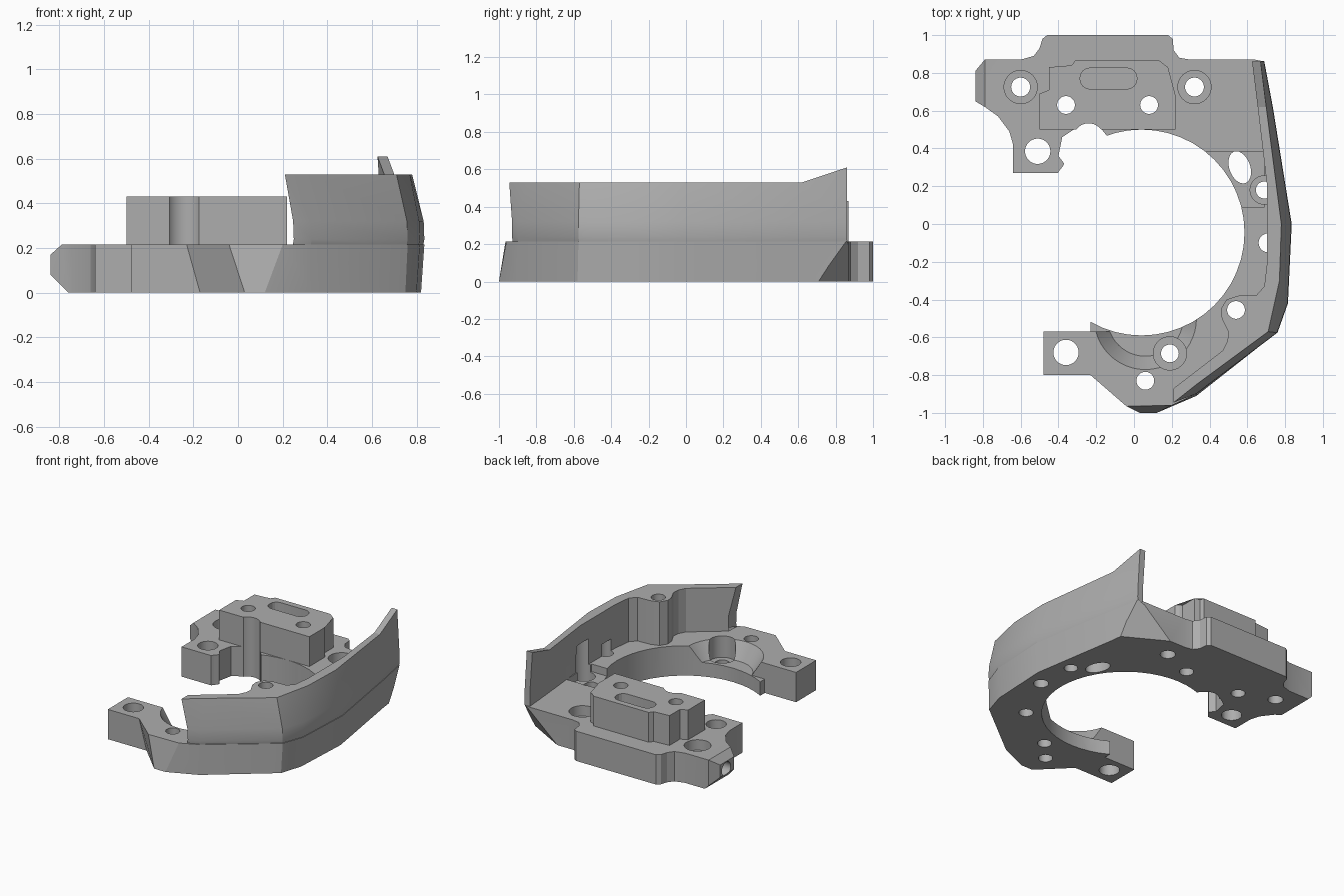
import bpy, bmesh, math
from mathutils import Vector

cube = bpy.data.objects.get("Cube")
if cube:
    bpy.data.objects.remove(cube)

grey = bpy.data.materials.new("mid_grey")
grey.use_nodes = True
COLOUR = (0.42, 0.42, 0.42, 1)
grey.diffuse_color = COLOUR
grey.node_tree.nodes["Principled BSDF"].inputs["Base Color"].default_value = COLOUR


def finish(bm, name):
    bmesh.ops.recalc_face_normals(bm, faces=bm.faces)
    mesh = bpy.data.meshes.new(name)
    bm.to_mesh(mesh)
    bm.free()
    mesh.materials.append(grey)
    obj = bpy.data.objects.new(name, mesh)
    bpy.context.collection.objects.link(obj)
    return obj


def loft(name, levels):
    """Solid through stacked outlines; each level is (height or height rule, points)."""
    bm = bmesh.new()
    rings = []
    for z, pts in levels:
        rings.append([bm.verts.new((x, y, z(y) if callable(z) else z)) for x, y in pts])
    for low, high in zip(rings, rings[1:]):
        for i in range(len(low)):
            j = (i + 1) % len(low)
            bm.faces.new((low[i], low[j], high[j], high[i]))
    bm.faces.new(rings[0])
    bm.faces.new(rings[-1])
    bmesh.ops.triangulate(bm, faces=[f for f in bm.faces if len(f.verts) > 4])
    return finish(bm, name)


def cone(name, x, y, r1, r2, z1, z2):
    bm = bmesh.new()
    bmesh.ops.create_cone(bm, cap_ends=True, segments=48, radius1=r1, radius2=r2, depth=z2 - z1)
    obj = finish(bm, name)
    obj.location = (x, y, (z1 + z2) / 2)
    return obj


def box(name, low, high):
    bm = bmesh.new()
    bmesh.ops.create_cube(bm, size=1)
    for v in bm.verts:
        v.co = [a + (c + 0.5) * (b - a) for a, b, c in zip(low, high, v.co)]
    return finish(bm, name)


def corner_cutter(a, b, c, outside, size=0.8):
    """Box lying on the plane through three points, on the side of 'outside'."""
    a, b, c = Vector(a), Vector(b), Vector(c)
    n = (b - a).cross(c - a).normalized()
    if n.dot(Vector(outside)) < 0:
        n = -n
    h = size / 2
    obj = box("corner_cutter", (-h, -h, 0), (h, h, size))
    obj.rotation_mode = 'QUATERNION'
    obj.rotation_quaternion = n.to_track_quat('Z', 'Y')
    obj.location = (a + b + c) / 3
    return obj


def combine(target, other, operation):
    other.hide_render = True
    mod = target.modifiers.new("combine", 'BOOLEAN')
    mod.operation, mod.object, mod.solver = operation, other, 'EXACT'
    bpy.context.view_layer.objects.active = target
    bpy.ops.object.modifier_apply(modifier=mod.name)
    bpy.data.objects.remove(other)


# Open ring plate: outer flank and front differ between bottom and top
flank_low = [(.69, .86), (.72, .62), (.82, 0), (.80, -.42), (.75, -.58), (.33, -.91), (.12, -1)]
flank_mid = [(.69, .86), (.735, .62), (.835, 0), (.815, -.42), (.76, -.575), (.33, -.90), (.2, -.96)]
nose_low = [(.03, -1), (-.17, -.8)]
nose_mid = [(-.04, -.965), (-.23, -.8)]
inside = [(-.48, -.8), (-.48, -.57), (-.23, -.57), (-.23, -.515), (0, -.3), (0, .3),
          (-.13, .45), (-.17, .5), (-.32, .5), (-.38, .46), (-.4, .36), (-.37, .32),
          (-.39, .27), (-.64, .27), (-.64, .42), (-.66, .49), (-.72, .57), (-.79, .62)]
back = [(-.84, .65), (-.84, .81), (-.79, .87), (-.6, .87), (-.53, .89), (-.5, .93),
        (-.485, .98), (-.46, 1), (.18, 1), (.205, .98), (.21, .92), (.24, .88), (.3, .87), (.64, .87)]
body = loft("mounting_bracket", [(0, flank_low + nose_low + inside + back),
                                 (.215, flank_mid + nose_mid + inside + back)])

# Tall guard wall with a screw boss in its front corner
wall_top = [(.67, .86), (.70, .62), (.78, 0), (.77, -.3), (.71, -.57), (.33, -.85), (.21, -.945)]
wall_mid = flank_mid[:-1] + [(.25, -.93)]
wall_low = [(x - .012, y + .008) for x, y in wall_mid]
boss = [(.47, -.67), (.495, -.62), (.5, -.57), (.465, -.5), (.46, -.45), (.49, -.4), (.55, -.38),
        (.65, -.375), (.69, -.33), (.705, -.2), (.705, .2)]
inner_top = [(.21, -.87)] + boss + [(.655, .62), (.625, .86)]
inner_mid = [(.25, -.84)] + boss + [(.665, .62), (.645, .86)]


def ridge(y):
    return .53 + max(0, y - .62) / 3


wall = loft("guard_wall", [(.17, wall_low + inner_mid), (.24, wall_mid + inner_mid),
                           (.32, [(x - .003, y) for x, y in wall_mid] + inner_mid),
                           (ridge, wall_top + inner_top)])
combine(body, wall, 'UNION')

# Raised connector block
block_outline = [(-.5, .5), (.22, .5), (.22, .68), (.2, .7), (.18, .71), (.18, .83), (.14, .84),
                 (.13, .868), (-.31, .868), (-.33, .84), (-.45, .83), (-.45, .71), (-.5, .69)]
combine(body, loft("connector_block", [(.15, block_outline), (.43, block_outline)]), 'UNION')

# Round centre opening, block notch and dished front lip
cutters = [cone("opening", .04, -.045, .545, .545, -.1, .36),
           cone("notch", -.24, .45, .083, .083, -.1, .6),
           cone("dish", .06, -.5, .2, .28, .1, .23),
           box("lip_step", (-.3, -.57, .1), (.05, -.45, .3)),
           box("floor_pocket", (.36, .09, .16), (.69, .38, .3))]

# Vertical screw holes: position and radius
for x, y, r in [(-.6, .725, .05), (.32, .725, .05), (-.36, .63, .047), (.08, .63, .047),
                (-.51, .385, .067), (-.36, -.68, .067), (.06, -.83, .047), (.19, -.685, .047),
                (.54, -.455, .047), (.69, .18, .045), (.71, -.1, .05)]:
    cutters.append(cone("screw_hole", x, y, r, r, -.1, .54 if x == .54 else .3))
    if y in (.63, -.455):
        cutters.append(cone("screw_hole_top", x, y, r, r, .25, .7))

# Counterbores: position, radius, floor and top height
for x, y, r, low, high in [(-.6, .725, .088, .14, .4), (.32, .725, .088, .14, .4),
                           (.19, -.685, .088, .06, .3), (.69, .18, .075, .08, .4)]:
    cutters.append(cone("counterbore", x, y, r, r, low, high))

# Slanted oval hole through the floor
oval = cone("oval_hole", .56, .3, .055, .055, -.1, .3)
oval.scale = (1, 1.6, 1)
oval.rotation_euler.z = math.radians(20)
cutters.append(oval)

# Rounded recess in the block top
slot = [(-.135 + s * (.1 + .05 * math.cos(a)), .77 + t * (.005 + .05 * math.sin(a)))
        for s, t, start in [(1, 1, 0), (-1, 1, 1), (-1, -1, 0), (1, -1, 1)]
        for a in [math.pi / 8 * (4 - k if start else k) for k in range(5)]]
cutters.append(loft("recess", [(.35, slot), (.5, slot)]))

# Sideways hole in the rear lug
side_hole = cone("side_hole", 0, 0, .05, .05, 0, .3)
side_hole.location = (-.8, .74, .115)
side_hole.rotation_euler.y = math.pi / 2
side_hole.scale.z = .6
cutters.append(side_hole)

# Sloped lower corners at the rear of the wall and on the lug
cutters += [corner_cutter((.69, .86, .22), (.76, .68, 0), (.42, .87, 0), (1, 1, -1)),
            corner_cutter((-.84, .7, .08), (-.84, .85, .08), (-.76, .75, 0), (-1, 0, -1), .5),
            corner_cutter((-.84, .7, .17), (-.84, .85, .17), (-.79, .75, .215), (-1, 0, 1), .5)]
bpy.context.view_layer.update()
for cutter in cutters:
    combine(body, cutter, 'DIFFERENCE')

# Shading with sharp machined edges
bpy.ops.object.select_all(action='DESELECT')
body.select_set(True)
bpy.context.view_layer.objects.active = body
bpy.ops.object.shade_smooth_by_angle(angle=math.radians(18))
